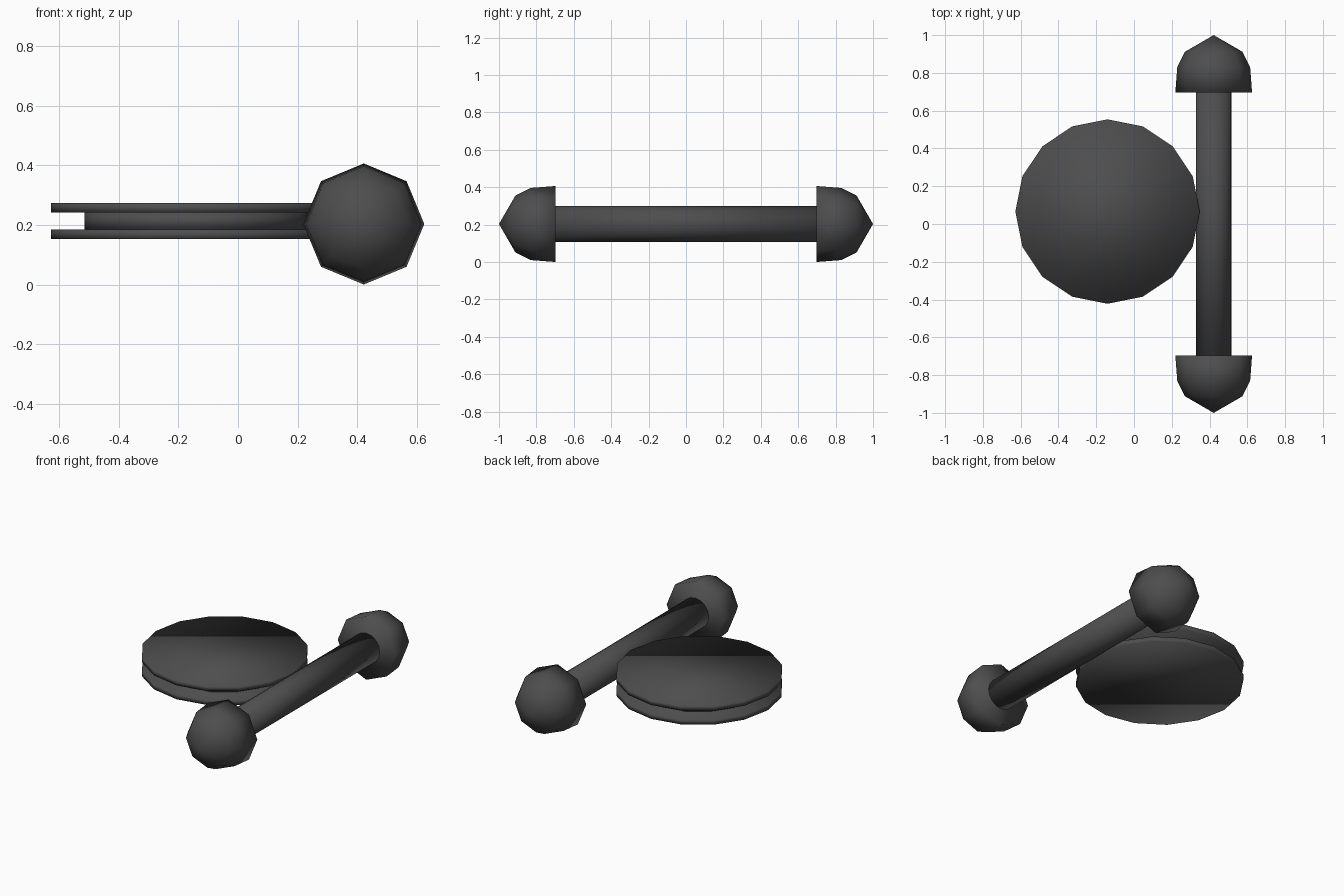
import bpy, bmesh
from math import sin, cos, pi
from mathutils import Matrix

if "Cube" in bpy.data.objects:
    bpy.data.objects.remove(bpy.data.objects["Cube"])

mat = bpy.data.materials.new("dark_grey")
mat.diffuse_color = (0.075, 0.075, 0.075, 1)
mat.use_nodes = True
mat.node_tree.nodes["Principled BSDF"].inputs["Base Color"].default_value = mat.diffuse_color


def lathe(name, profile, sides, place):
    """Revolve (radius, height) points round local z, capping open ends."""
    bm = bmesh.new()
    rings = []
    for r, h in profile:
        if r == 0:
            rings.append([bm.verts.new((0, 0, h))])
        else:
            rings.append([bm.verts.new((r * cos(2 * pi * i / sides),
                                        r * sin(2 * pi * i / sides), h))
                          for i in range(sides)])
    for a, b in zip(rings, rings[1:]):
        for i in range(sides):
            j = (i + 1) % sides
            if len(b) == 1:
                bm.faces.new((a[i], a[j], b[0]))
            else:
                bm.faces.new((a[i], a[j], b[j], b[i]))
    for ring in (rings[0], rings[-1]):
        if len(ring) > 1:
            bm.faces.new(ring)
    bm.transform(place)
    bmesh.ops.recalc_face_normals(bm, faces=bm.faces)
    for f in bm.faces:
        f.smooth = True
    me = bpy.data.meshes.new(name)
    bm.to_mesh(me)
    bm.free()
    me.materials.append(mat)
    ob = bpy.data.objects.new(name, me)
    bpy.context.collection.objects.link(ob)
    return ob


# Bar lying along y, with a domed cap on each end
axis = Matrix.Translation((0.422, 0, 0.203))
lathe("bar", [(0.095, -0.72), (0.095, 0.72)], 16,
      axis @ Matrix.Rotation(pi / 2, 4, 'X'))
dome = [(0.203, 0.697), (0.193, 0.83), (0.152, 0.912), (0, 1.0)]
for name, s in (("front_cap", 1), ("back_cap", -1)):
    lathe(name, dome, 8, axis @ Matrix.Rotation(s * pi / 2, 4, 'X'))

# Grooved wheel: two thin discs on a narrower core
for name, r, z0, z1 in (("lower_disc", 0.488, 0.152, 0.184),
                        ("wheel_core", 0.375, 0.184, 0.241),
                        ("upper_disc", 0.488, 0.241, 0.273)):
    lathe(name, [(r, z0), (r, z1)], 16, Matrix.Translation((-0.14, 0.066, 0)))
